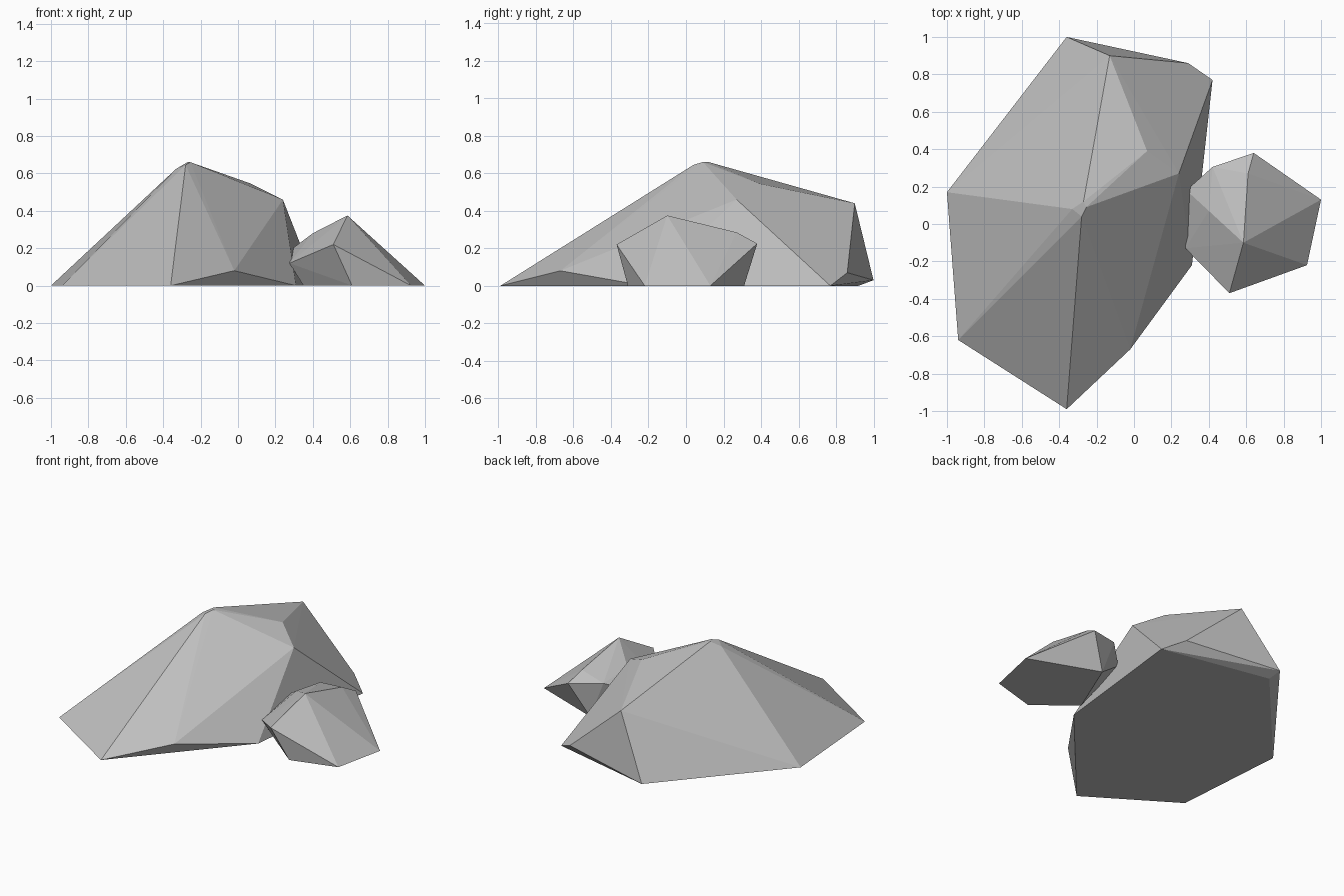
import bpy
import bmesh

if "Cube" in bpy.data.objects:
    bpy.data.objects.remove(bpy.data.objects["Cube"])

# One grey stone colour
stone = bpy.data.materials.new("stone_grey")
stone.diffuse_color = (0.52, 0.52, 0.52, 1.0)
stone.use_nodes = True
stone.node_tree.nodes["Principled BSDF"].inputs["Base Color"].default_value = stone.diffuse_color


def make_rock(name, corners):
    """Faceted rock: the convex hull around a few corner points."""
    bm = bmesh.new()
    for c in corners:
        bm.verts.new(c)
    hull = bmesh.ops.convex_hull(bm, input=list(bm.verts))
    loose = {v for v in hull["geom_interior"] + hull["geom_unused"]
             if isinstance(v, bmesh.types.BMVert) and not v.link_faces}
    bmesh.ops.delete(bm, geom=list(loose), context="VERTS")
    bmesh.ops.recalc_face_normals(bm, faces=list(bm.faces))
    mesh = bpy.data.meshes.new(name)
    bm.to_mesh(mesh)
    bm.free()
    mesh.materials.append(stone)
    rock = bpy.data.objects.new(name, mesh)
    bpy.context.collection.objects.link(rock)
    return rock


# Large rock: ground outline, low overhangs, shoulders, chipped peak
make_rock("large_rock", [
    (-1.00, 0.17, 0), (-0.94, -0.62, 0), (-0.36, -0.99, 0),
    (0.31, -0.22, 0), (0.42, 0.77, 0), (-0.34, 0.92, 0),
    (-0.36, 1.00, 0.03), (0.29, 0.86, 0.07), (-0.02, -0.67, 0.08),
    (-0.13, 0.90, 0.44), (0.24, 0.27, 0.46), (0.07, 0.39, 0.545),
    (-0.33, 0.08, 0.625), (-0.28, 0.04, 0.645),
    (-0.27, 0.12, 0.66), (-0.255, 0.09, 0.66),
])

# Small rock, its left end sunk into the large one
make_rock("small_rock", [
    (1.00, 0.13, 0), (0.925, -0.22, 0), (0.61, -0.31, 0),
    (0.35, -0.10, 0), (0.52, 0.31, 0),
    (0.275, -0.13, 0.12), (0.28, 0.18, 0.19),
    (0.51, -0.37, 0.22), (0.64, 0.38, 0.225),
    (0.40, 0.07, 0.28), (0.42, 0.305, 0.255),
    (0.61, 0.27, 0.285), (0.585, -0.10, 0.375),
])
